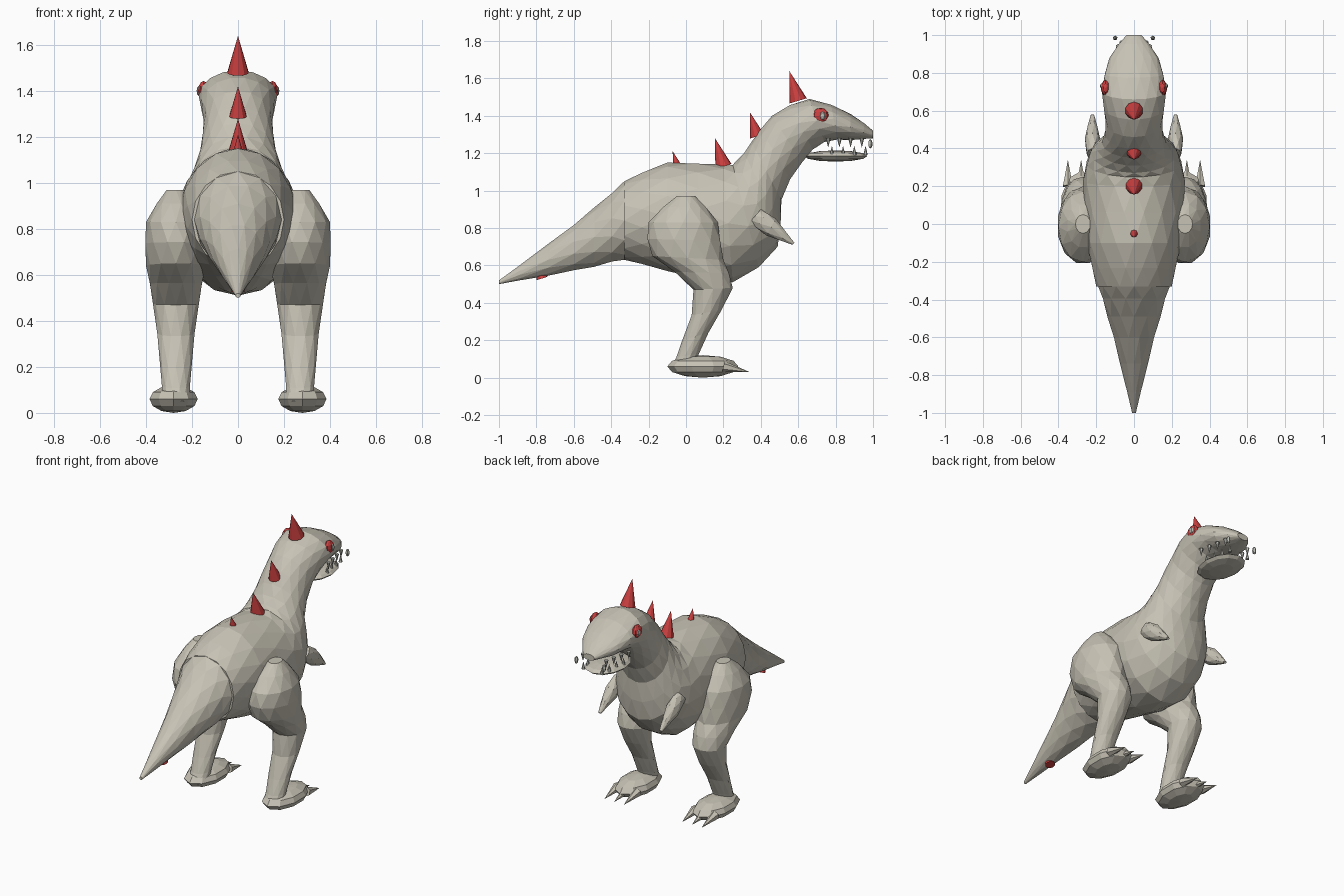
import bpy, bmesh, math
from mathutils import Vector, Matrix

if "Cube" in bpy.data.objects:
    bpy.data.objects.remove(bpy.data.objects["Cube"])


def material(name, red, green, blue):
    mat = bpy.data.materials.new(name)
    mat.use_nodes = True
    mat.diffuse_color = (red, green, blue, 1)
    mat.node_tree.nodes["Principled BSDF"].inputs["Base Color"].default_value = mat.diffuse_color
    return mat


hide = material("stone_grey_hide", .57, .54, .46)
spike_red = material("spike_red", .6, .05, .05)
tooth_grey = material("tooth_grey", .5, .5, .46)


def finish(name, bm, mat):
    bmesh.ops.recalc_face_normals(bm, faces=bm.faces)
    mesh = bpy.data.meshes.new(name)
    bm.to_mesh(mesh)
    bm.free()
    mesh.materials.append(mat)
    bpy.context.scene.collection.objects.link(bpy.data.objects.new(name, mesh))


def smooth_path(points, steps):
    """Spline through the control sections, with extra sections between them."""
    points = [Vector(p) for p in points]
    path = []
    for i, (start, end) in enumerate(zip(points, points[1:])):
        before = points[max(i - 1, 0)]
        after = points[min(i + 2, len(points) - 1)]
        for step in range(steps):
            t = step / steps
            slope_in, slope_out = (end - before) / 2, (after - start) / 2
            rise = end - start
            path.append(start + slope_in * t
                        + (rise * 3 - slope_in * 2 - slope_out) * t ** 2
                        + (slope_in + slope_out - rise * 2) * t ** 3)
    return path + [points[-1]]


def loft(name, sections, x=0, sides=12, steps=2):
    """Faceted skin over ellipses, each given as upper y, z, lower y, z and half width."""
    bm = bmesh.new()
    loops = []
    for row, (top_y, top_z, low_y, low_z, width) in enumerate(smooth_path(sections, steps)):
        top, low = Vector((x, top_y, top_z)), Vector((x, low_y, low_z))
        loop = []
        for k in range(sides):
            angle = math.tau * (k + row % 2 / 2) / sides
            offset = (top - low) / 2 * math.cos(angle)
            offset.x = width * math.sin(angle)
            loop.append(bm.verts.new((top + low) / 2 + offset))
        loops.append(loop)
    # Alternate rows are staggered, so the diagonals alternate too
    for row, (a, b) in enumerate(zip(loops, loops[1:])):
        if row % 2:
            a, b = b, a
        for k in range(sides):
            bm.faces.new((a[k - 1], a[k], b[k - 1]))
            bm.faces.new((a[k], b[k], b[k - 1]))
    bm.faces.new(loops[0])
    bm.faces.new(loops[-1])
    finish(name, bm, hide)


def cone(name, base, tip, radius, mat, sides=6):
    base, tip = Vector(base), Vector(tip)
    axis = tip - base
    turn = axis.to_track_quat('Z', 'Y').to_matrix().to_4x4()
    bm = bmesh.new()
    bmesh.ops.create_cone(bm, cap_ends=True, segments=sides, radius1=radius, radius2=0,
                          depth=axis.length,
                          matrix=Matrix.Translation((base + tip) / 2) @ turn)
    finish(name, bm, mat)


def ball(name, centre, size, mat, around=10, rows=6):
    bm = bmesh.new()
    bmesh.ops.create_uvsphere(bm, u_segments=around, v_segments=rows, radius=1,
                              matrix=Matrix.Translation(centre) @ Matrix.Diagonal((*size, 1)))
    finish(name, bm, mat)


# Torso, neck and upper head in one skin
loft("body_and_head", [
    (-.33, 1.05, -.33, .63, .2),
    (-.1, 1.15, -.1, .57, .25),
    (.2, 1.14, .25, .51, .27),
    (.27, 1.16, .49, .7, .23),
    (.35, 1.26, .51, .95, .17),
    (.46, 1.4, .62, 1.15, .15),
    (.66, 1.49, .74, 1.26, .17),
    (.88, 1.41, .88, 1.27, .13),
    (1, 1.32, 1, 1.28, .04)], sides=16)

# Tail tapering to a point
loft("tail", [
    (-.33, 1.05, -.33, .63, .19),
    (-.6, .82, -.6, .57, .11),
    (-1, .52, -1, .5, .01)], steps=3)

ball("lower_jaw", (0, .8, 1.185), (.12, .17, .03), hide, 12)

for side, label in ((1, "left"), (-1, "right")):
    # Thigh flowing through the knee into the shin
    loft(label + "_leg", [
        (.05, .97, -.05, .97, .04),
        (.17, .83, -.2, .83, .13),
        (.2, .63, -.18, .65, .13),
        (.25, .48, .04, .47, .1),
        (.12, .24, -.02, .2, .07),
        (.04, .05, -.08, .05, .06)], side * .27)

    # Foot with three claws
    ball(label + "_foot", (side * .28, .09, .06), (.11, .19, .06), hide)
    for toe, place in zip(("inner", "middle", "outer"), (-1, 0, 1)):
        x = side * (.28 + place * .07)
        cone(f"{label}_{toe}_claw", (x, .2, .06), (x, .34, .03), .03, hide)

    # Short arm ending in a point
    loft(label + "_arm", [
        (.4, .9, .34, .83, .03),
        (.48, .85, .43, .76, .04),
        (.58, .72, .57, .71, .01)], side * .22, sides=8)

    # Eye and pupil
    ball(label + "_eye", (side * .15, .72, 1.4), (.025, .043, .043), spike_red)
    ball(label + "_pupil", (side * .17, .73, 1.4), (.01, .015, .023), tooth_grey, 8, 4)

    # Upper teeth hang, lower teeth stand between them
    for i in range(4):
        x, y = side * (.12 - i * .012), .76 + i * .06
        cone(f"{label}_upper_tooth_{i}", (x, y, 1.28), (x, y, 1.23), .013, tooth_grey)
        cone(f"{label}_lower_tooth_{i}", (x * .8, y + .02, 1.19), (x * .8, y + .02, 1.24),
             .012, tooth_grey)
    ball(label + "_fang", (side * .1, .985, 1.25), (.013, .013, .025), tooth_grey, 5, 4)

# Row of spikes leaning back: base y, z and height
for part, y, z, height in (("head", .6, 1.48, .16), ("neck", .38, 1.29, .13),
                           ("shoulder", .2, 1.13, .15), ("back", -.05, 1.14, .07),
                           ("tail", -.77, .53, .1)):
    cone(part + "_spike", (0, y, z), (0, y - height * .3, z + height), height * .3,
         spike_red, sides=10)
